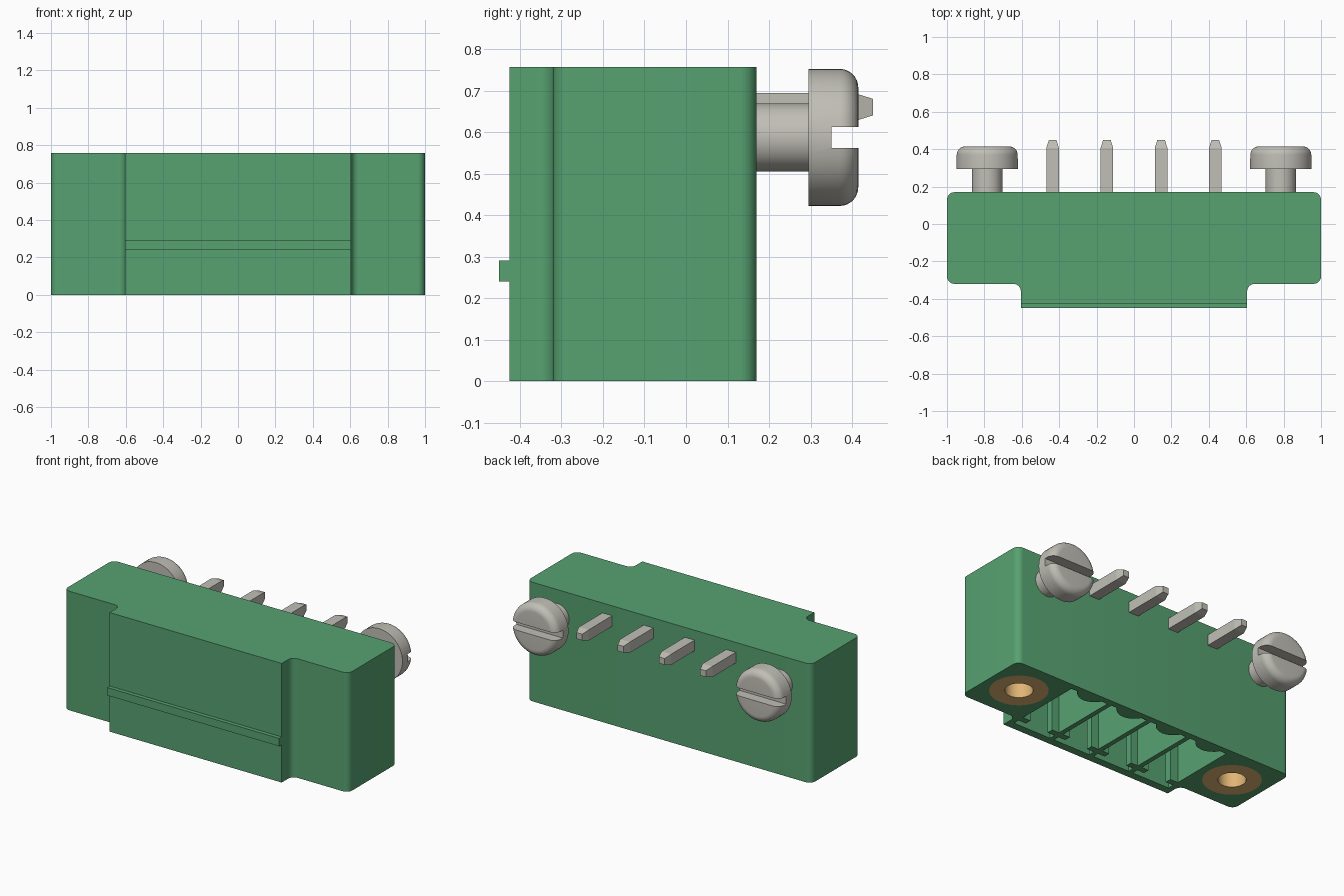
import bpy, bmesh, math
from mathutils import Matrix, Vector

cube = bpy.data.objects.get("Cube")
if cube:
    bpy.data.objects.remove(cube, do_unlink=True)


def material(name, rgb, metallic=0.0):
    m = bpy.data.materials.new(name)
    m.use_nodes = True
    m.diffuse_color = (*rgb, 1)
    m.node_tree.nodes["Principled BSDF"].inputs["Base Color"].default_value = (*rgb, 1)
    return m


GREEN = material("green plastic", (0.095, 0.36, 0.165))
METAL = material("tin grey", (0.53, 0.52, 0.47))
BRASS = material("brass", (0.74, 0.46, 0.18))


def finish(name, bm, mat):
    bmesh.ops.remove_doubles(bm, verts=bm.verts[:], dist=1e-5)
    bmesh.ops.recalc_face_normals(bm, faces=bm.faces[:])
    mesh = bpy.data.meshes.new(name)
    bm.to_mesh(mesh)
    bm.free()
    mesh.materials.append(mat)
    ob = bpy.data.objects.new(name, mesh)
    bpy.context.collection.objects.link(ob)
    return ob


def box(name, lo, hi, mat):
    lo, hi = Vector(lo), Vector(hi)
    bm = bmesh.new()
    bmesh.ops.create_cube(bm, size=1, matrix=Matrix.Translation((lo + hi) / 2)
                          @ Matrix.Diagonal((*(hi - lo), 1)))
    return finish(name, bm, mat)


def prism(name, outline, z0, z1, mat):
    bm = bmesh.new()
    face = bm.faces.new([bm.verts.new((x, y, z0)) for x, y in outline])
    ext = bmesh.ops.extrude_face_region(bm, geom=[face])
    verts = [g for g in ext["geom"] if isinstance(g, bmesh.types.BMVert)]
    bmesh.ops.translate(bm, verts=verts, vec=(0, 0, z1 - z0))
    return finish(name, bm, mat)


def lathe(name, profile, matrix, mat, steps=48):
    bm = bmesh.new()
    vs = [bm.verts.new((r, 0, h)) for r, h in profile]
    es = [bm.edges.new(pair) for pair in zip(vs, vs[1:])]
    bmesh.ops.spin(bm, geom=vs + es, axis=(0, 0, 1), cent=(0, 0, 0),
                   angle=math.tau, steps=steps, use_duplicate=False)
    bmesh.ops.transform(bm, matrix=matrix, verts=bm.verts[:])
    return finish(name, bm, mat)


def arc(cx, cy, r, start, end, n=8):
    return [(cx + r * math.cos(math.radians(start + (end - start) * i / n)),
             cy + r * math.sin(math.radians(start + (end - start) * i / n)))
            for i in range(n + 1)]


def activate(ob):
    bpy.ops.object.select_all(action='DESELECT')
    ob.select_set(True)
    bpy.context.view_layer.objects.active = ob


def cut(ob, cutter):
    mod = ob.modifiers.new("cut", 'BOOLEAN')
    mod.operation, mod.solver, mod.object = 'DIFFERENCE', 'EXACT', cutter
    activate(ob)
    bpy.ops.object.modifier_apply(modifier=mod.name)
    bpy.data.objects.remove(cutter, do_unlink=True)


def smooth(ob):
    activate(ob)
    bpy.ops.object.shade_smooth_by_angle(angle=math.radians(35))


# Main dimensions
TOP, BACK, WING, FRONT, NOSE = 0.757, 0.17, -0.32, -0.425, 0.605
R = 0.04
CEIL = 0.5
POLES = [-0.435, -0.145, 0.145, 0.435]
SCREW_X, SCREW_Z, INSERT_Y = 0.785, 0.587, -0.075

# Housing: half outline with rounded wings, mirrored
half = ([(NOSE, FRONT)] + arc(NOSE + R, WING - R, R, 180, 90)
        + arc(1 - R, WING + R, R, -90, 0) + arc(1 - R, BACK - R, R, 0, 90))
housing = prism("housing", half + [(-x, y) for x, y in reversed(half)], 0, TOP, GREEN)

# Plug cavity, its back wall carrying a rounded bump at each pole
cavity = [(-0.57, -0.375), (0.57, -0.375), (0.57, 0.13)]
for x in reversed(POLES):
    cavity += arc(x, 0.175, 0.1, -27, -153)
cavity.append((-0.57, 0.13))
cut(housing, prism("cavity_cutter", cavity, -0.1, CEIL, GREEN))

# Threaded inserts in the wings
for side, x in (("right", -SCREW_X), ("left", SCREW_X)):
    place = Matrix.Translation((x, INSERT_Y, 0))
    cut(housing, lathe("insert_cutter", [(0, -0.1), (0.168, -0.1), (0.168, 0.45), (0, 0.45)],
                       place, GREEN))
    smooth(lathe(side + "_threaded_insert",
                 [(0, 0.4), (0.08, 0.4), (0.08, 0), (0.168, 0), (0.168, 0.45), (0, 0.45)],
                 place, BRASS))
smooth(housing)

# Latching ridge on the front
box("front_ridge", (-NOSE, -0.45, 0.24), (NOSE, FRONT, 0.29), GREEN)

# Partitions between poles, each with a crossbar near the front
for i, x in enumerate((-0.29, 0, 0.29)):
    box(f"partition_{i}", (x - 0.015, -0.38, 0), (x + 0.015, 0.14, CEIL), GREEN)
    box(f"partition_crossbar_{i}", (x - 0.065, -0.335, 0), (x + 0.065, -0.295, CEIL), GREEN)
for s in (-1, 1):
    xs = sorted((s * 0.575, s * 0.515))
    box("end_rib", (xs[0], -0.335, 0), (xs[1], -0.295, CEIL), GREEN)

# Angled contact pins with tapered tips
for i, x in enumerate(POLES):
    bm = bmesh.new()
    w, z = 0.034, 0.66
    rings = [[bm.verts.new((x + sx * h, y, z + sz * h))
              for sx, sz in ((-1, -1), (1, -1), (1, 1), (-1, 1))]
             for y, h in ((-0.1, w), (0.405, w), (0.45, 0.02))]
    for a, b in zip(rings, rings[1:]):
        for k in range(4):
            bm.faces.new((a[k], a[k - 1], b[k - 1], b[k]))
    bm.faces.new(rings[0])
    bm.faces.new(rings[-1])
    finish(f"solder_pin_{i}", bm, METAL)
    box(f"contact_pin_{i}", (x - w, -0.134, 0.2), (x + w, -0.066, z + w), METAL)

# Slotted screws on the back
head = ([(0, 0.1), (0.082, 0.1), (0.082, 0.295), (0.165, 0.295)]
        + arc(0.12, 0.37, 0.045, 0, 90) + [(0, 0.415)])
for side, x in (("right", -SCREW_X), ("left", SCREW_X)):
    screw = lathe(side + "_screw", head, Matrix.Translation((x, 0, SCREW_Z))
                  @ Matrix.Rotation(-math.pi / 2, 4, 'X'), METAL)
    cut(screw, box("slot_cutter", (x - 0.3, 0.35, SCREW_Z - 0.025),
                   (x + 0.3, 0.5, SCREW_Z + 0.025), METAL))
    smooth(screw)
